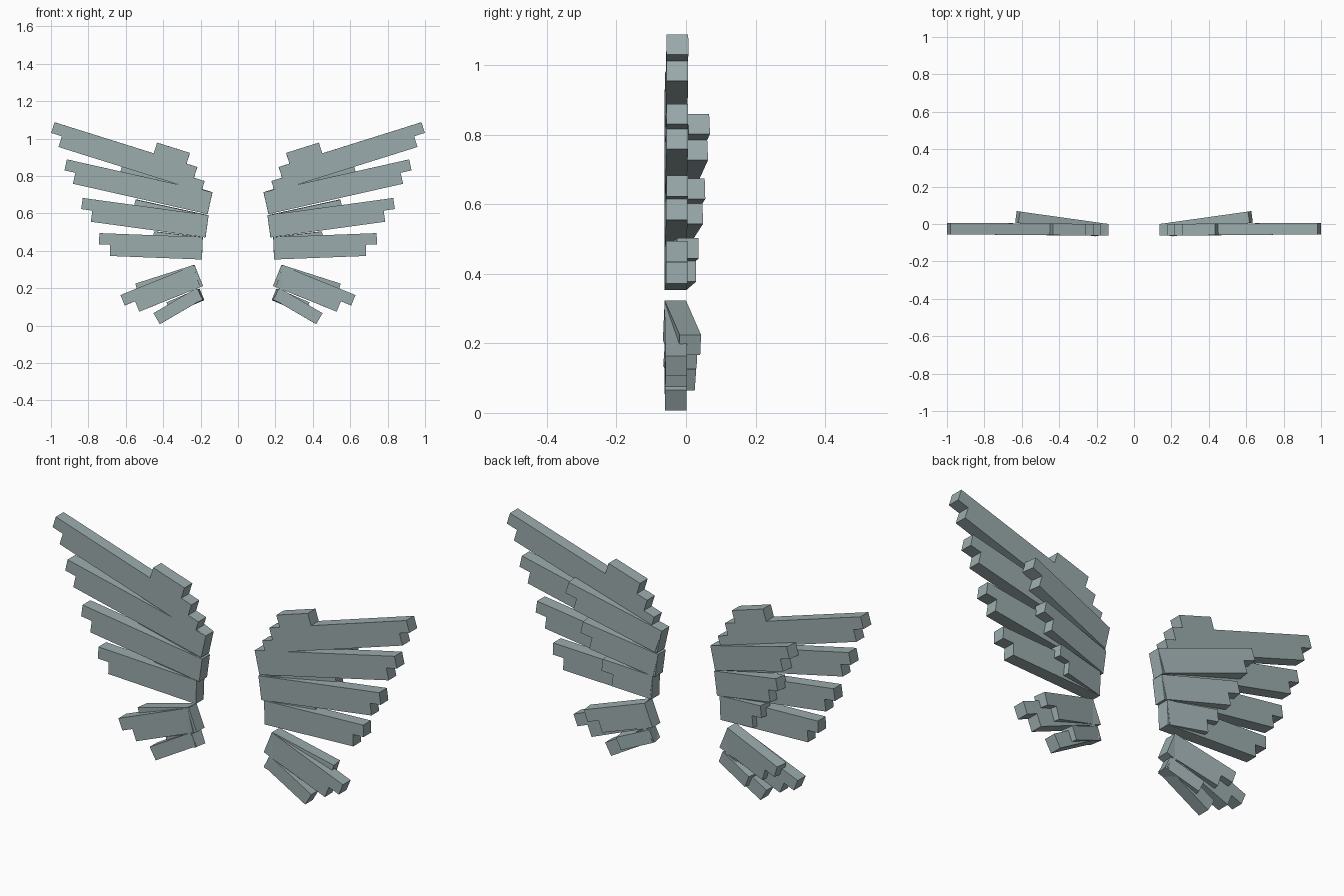
import bpy, bmesh
from math import radians
from mathutils import Matrix, Vector

cube = bpy.data.objects.get("Cube")
if cube:
    bpy.data.objects.remove(cube, do_unlink=True)

# Single grey-green feather colour
COLOUR = (0.33, 0.41, 0.415, 1)
mat = bpy.data.materials.new("grey_green_feather")
mat.use_nodes = True
mat.diffuse_color = COLOUR
mat.node_tree.nodes["Principled BSDF"].inputs["Base Color"].default_value = COLOUR

THICK = 0.062
STEP = 0.06


def stepped_profile(length, width):
    """Side outline of a feather with a notched lower tip."""
    h = width / 2
    return [(0, 0), (length, 0), (length, -h), (length - STEP, -h),
            (length - STEP, -width), (0, -width)]


def plain_profile(length, width):
    return [(0, 0), (length, 0), (length, -width), (0, -width)]


def feather(name, root, angle, profile, yaw):
    """Extrude the outline, tilt it from its root, and mirror it to both wings."""
    bm = bmesh.new()
    face = bm.faces.new([bm.verts.new((u, -THICK, v)) for u, v in profile])
    ext = bmesh.ops.extrude_face_region(bm, geom=[face])
    moved = [g for g in ext["geom"] if isinstance(g, bmesh.types.BMVert)]
    bmesh.ops.translate(bm, verts=moved, vec=(0, THICK, 0))
    bm.transform(Matrix.Translation(Vector((root[0], 0, root[1])))
                 @ Matrix.Rotation(radians(yaw), 4, "Z")
                 @ Matrix.Rotation(radians(-angle), 4, "Y"))
    bmesh.ops.recalc_face_normals(bm, faces=bm.faces)
    mesh = bpy.data.meshes.new(name)
    bm.to_mesh(mesh)
    bm.free()
    mesh.materials.append(mat)
    obj = bpy.data.objects.new(name, mesh)
    bpy.context.collection.objects.link(obj)
    mirror = obj.modifiers.new("both_wings", "MIRROR")
    mirror.use_mirror_merge = False


# Top feather: notched tip plus a stepped shoulder along its upper edge
tip = stepped_profile(0.86, 0.12)[1:]
shoulder = [(0, -STEP), (STEP, -STEP), (STEP, 0), (2 * STEP, 0),
            (2 * STEP, STEP), (0.304, STEP), (0.304, 0)]
feather("top_feather", (0.16, 0.83), 17.4, shoulder + tip, 0.45)

# Long front feathers: name, root corner, angle, length
for name, root, angle, length in [
        ("upper_feather", (0.136, 0.713), 12.7, 0.798),
        ("middle_feather", (0.157, 0.59), 7.8, 0.679),
        ("lower_feather", (0.188, 0.473), 2.2, 0.553),
        ("tail_feather", (0.232, 0.323), -22, 0.427)]:
    feather(name, root, angle, stepped_profile(length, 0.12), 0.45)
feather("small_tail_feather", (0.222, 0.2), -30.2, plain_profile(0.266, 0.068), 0.45)

# Short back feathers, swept backward from the same roots
for name, root, angle, length in [
        ("upper_back_feather", (0.136, 0.713), 17, 0.5),
        ("middle_back_feather", (0.157, 0.59), 12.2, 0.395),
        ("lower_back_feather", (0.188, 0.473), 6.8, 0.257),
        ("tail_back_feather", (0.232, 0.323), -17.6, 0.327)]:
    feather(name, root, angle, stepped_profile(length, 0.12), 8)
feather("small_tail_back_feather", (0.205, 0.196), -23, plain_profile(0.184, 0.065), 10)
